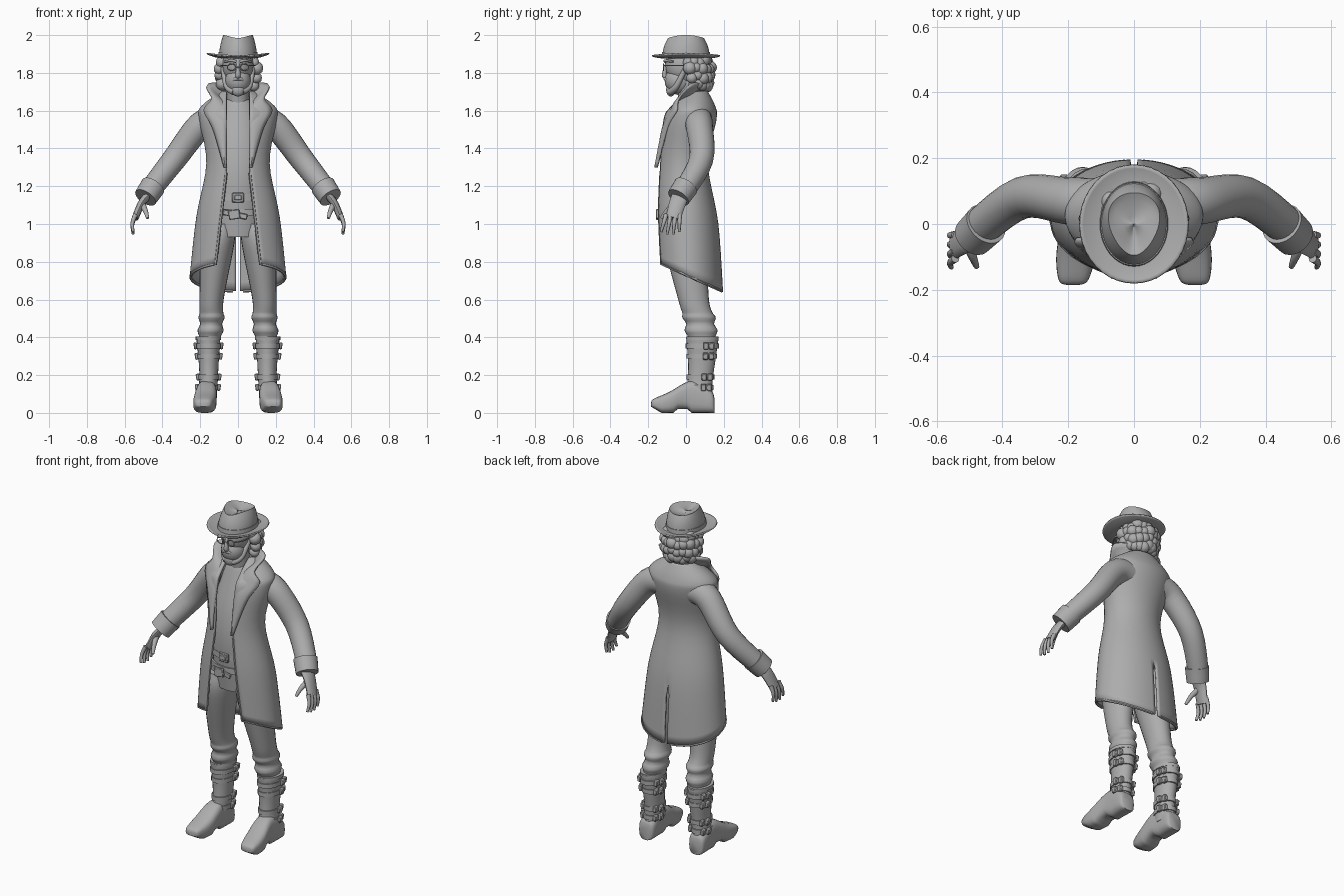
import bpy, bmesh, random
from math import sin, cos, pi, asin, radians
from mathutils import Vector, Matrix

random.seed(4)
if "Cube" in bpy.data.objects:
    bpy.data.objects.remove(bpy.data.objects["Cube"])

clay = bpy.data.materials.new("plain grey")
clay.use_nodes = True
shade = .42
clay.diffuse_color = (shade, shade, shade, 1)
clay.node_tree.nodes["Principled BSDF"].inputs["Base Color"].default_value = clay.diffuse_color


def finish(name, bm, mirror=False, thick=0, bevel=0, closed=True):
    """Turn a bmesh into a shaded object with its modifiers."""
    if closed:
        bmesh.ops.recalc_face_normals(bm, faces=bm.faces)
    mesh = bpy.data.meshes.new(name)
    bm.to_mesh(mesh)
    bm.free()
    mesh.materials.append(clay)
    ob = bpy.data.objects.new(name, mesh)
    bpy.context.collection.objects.link(ob)
    bpy.ops.object.select_all(action='DESELECT')
    ob.select_set(True)
    bpy.context.view_layer.objects.active = ob
    bpy.ops.object.shade_smooth_by_angle(angle=radians(50))
    if mirror:
        ob.modifiers.new("mirror", 'MIRROR')
    if thick:
        solid = ob.modifiers.new("thickness", 'SOLIDIFY')
        solid.thickness, solid.offset = thick, 0
    if bevel:
        ob.modifiers.new("bevel", 'BEVEL').width = bevel


def smooth(rows, steps=5):
    """Catmull-Rom refinement of rows of numbers."""
    out, last = [], len(rows) - 1
    for i in range(last):
        before, start, end, after = (rows[min(max(k, 0), last)] for k in range(i - 1, i + 3))
        for s in range(steps):
            t = s / steps
            out.append(tuple(q + t / 2 * (r - p + t * (2*p - 5*q + 4*r - w + t * (3*(q - r) + w - p)))
                             for p, q, r, w in zip(before, start, end, after)))
    return out + [tuple(rows[-1])]


def grid(name, rows, wrap=True, cap=True, **options):
    """Skin rows of points with quads."""
    bm = bmesh.new()
    verts = [[bm.verts.new(p) for p in row] for row in rows]
    count = len(verts[0])
    for low, high in zip(verts, verts[1:]):
        for j in range(count if wrap else count - 1):
            k = (j + 1) % count
            bm.faces.new((low[j], low[k], high[k], high[j]))
    if wrap and cap:
        bm.faces.new(verts[0])
        bm.faces.new(verts[-1])
    finish(name, bm, closed=wrap and cap, **options)


def ellipse(centre, a, b, sides, square=1):
    """Ring of points spanned by two half axes; a low square makes it boxy."""
    ring = []
    for k in range(sides):
        u, v = (abs(q)**square * (1 if q > 0 else -1) for q in (cos(2*pi*k/sides), sin(2*pi*k/sides)))
        ring.append(centre + a*u + b*v)
    return ring


def stack(name, rows, deep=1, steps=5, sides=24, **options):
    """Level ellipses given as x, y, z, half width; deep is depth over width."""
    grid(name, [ellipse(Vector((x, y, z)), Vector((w, 0, 0)), Vector((0, w*deep, 0)), sides)
                for x, y, z, w in smooth(rows, steps)], **options)


def limb(name, points, thick_end, thin_end, deep=1, steps=5, sides=12, **options):
    """Tapering tube along a smooth path."""
    path = [Vector(p) for p in smooth(points, steps)]
    last = len(path) - 1
    along = (path[-1] - path[0]).normalized()
    guide = Vector((0, 0, 1)) if abs(along.y) > .8 else Vector((0, 1, 0))
    rings = []
    for i, p in enumerate(path):
        t = (path[min(i + 1, last)] - path[max(i - 1, 0)]).normalized()
        b = (guide - t * t.dot(guide)).normalized()
        r = thick_end + (thin_end - thick_end) * i / last
        rings.append(ellipse(p, b.cross(t) * r, b * r * deep, sides))
    grid(name, rings, **options)


def blob(name, at, size):
    bm = bmesh.new()
    place = Matrix.Translation(at) @ Matrix.Diagonal((*size, 1))
    bmesh.ops.create_uvsphere(bm, u_segments=24, v_segments=16, radius=1, matrix=place)
    finish(name, bm)


def box(name, at, size, tilt=0, mirror=False):
    bm = bmesh.new()
    place = Matrix.Translation(at) @ Matrix.Rotation(tilt, 4, 'Y') @ Matrix.Diagonal((*size, 1))
    bmesh.ops.create_cube(bm, size=1, matrix=place)
    finish(name, bm, mirror=mirror, bevel=.004)


# Torso, neck and head
stack("shirt", [(0, 0, .93, .13), (0, -.02, 1.2, .14), (0, 0, 1.4, .14), (0, .03, 1.6, .1), (0, .02, 1.66, .06)], deep=.82)
limb("neck", [(0, .03, 1.6), (0, 0, 1.76)], .06, .055)
blob("skull", (0, 0, 1.84), (.083, .11, .11))
blob("jaw", (0, -.04, 1.76), (.068, .073, .075))
blob("chin_beard", (0, -.08, 1.71), (.035, .025, .035))
limb("nose", [(0, -.1, 1.85), (0, -.115, 1.79), (0, -.1, 1.78)], .01, .016)
limb("moustache", [(0, -.11, 1.77), (.02, -.105, 1.765), (.04, -.085, 1.745)], .01, .006, mirror=True)
limb("jaw_beard", [(.02, -.08, 1.7), (.06, -.05, 1.73), (.08, 0, 1.83)], .02, .012, mirror=True)
limb("brow", [(.01, -.11, 1.86), (.035, -.11, 1.865), (.07, -.07, 1.86)], .008, .006, mirror=True)

# Spectacles
turns = [k*pi/8 for k in range(17)]
limb("spectacle_rims", [(.034 + .023*cos(a), -.118, 1.83 + .018*sin(a)) for a in turns], .003, .003,
     steps=1, sides=6, mirror=True)
limb("spectacle_bridge", [(-.012, -.12, 1.83), (.012, -.12, 1.83)], .003, .003, sides=6)
limb("spectacle_arms", [(.055, -.115, 1.84), (.085, -.06, 1.84), (.09, .02, 1.84)], .003, .003, sides=6, mirror=True)

# Wavy hair: overlapping lumps around the sides and back
bm = bmesh.new()
for tier in range(4):
    height, start = 1.86 - tier*.04, tier*.1 - .1
    reach = .085 + .015*sin(tier*pi/3)
    for k in range(11):
        a = start + (pi - 2*start) * k / 10
        spot = Vector((reach*cos(a), .02 + 1.1*reach*sin(a), height + random.uniform(-.01, .01)))
        bmesh.ops.create_icosphere(bm, subdivisions=2, radius=random.uniform(.027, .038), matrix=Matrix.Translation(spot))
finish("hair", bm)

# Hat: crown narrowing to a pinched front, dented top, band and upturned brim
around = [2*pi*k/40 for k in range(40)]
base, rise = 1.885, .105


def crown_ring(width, height, pinch):
    return [(width*cos(a)*(1 + pinch*sin(a)), width*1.25*sin(a), base + height*(1 + .1*cos(a)**2 - .05*sin(a)**2))
            for a in around]


walls = [crown_ring(.1 - .024*t**2, rise*t, .25*t**2) for t in (k/8 for k in range(9))]
dent = [crown_ring(.076*s, rise*(.78 + .22*s**2), .35) for s in (.9, .75, .5, .25, .02)]
grid("hat_crown", walls + dent)
stack("hat_band", [(0, 0, base, .104), (0, 0, base + .025, .102)], deep=1.24, steps=1, sides=40)
brim = []
for t in (k/8 for k in range(9)):
    width = .085 + .08*t
    brim.append([(width*cos(a), (width + .015)*sin(a), base - .004 + .016*t**2 + .006*t*cos(2*a)) for a in around])
grid("hat_brim", brim, cap=False, thick=.008)

# Long coat, half of it: height, half width, front and back; open front, slanted hem, back vent
profile = [(1.7, .08, 0, .11), (1.62, .19, -.08, .15), (1.55, .2, -.12, .155), (1.32, .162, -.14, .11),
           (1, .215, -.155, .165), (.65, .25, -.15, .19)]
waist, columns = 1.3, 24
coat = []
for z, wide, front, back in smooth(profile):
    middle, deep = (front + back)/2, (back - front)/2
    first = asin((.06 + .09*max(0, waist - z)) / wide)
    row = []
    for k in range(columns + 1):
        a = first + (pi - first)*k/columns
        y = middle - deep*cos(a)
        hem = .73 - .45*y
        level = z if z > waist else waist - (waist - z)*(waist - hem)/(waist - .65)
        vent = .01 if z < .95 else 0
        row.append((max(wide*sin(a), vent) if k < columns else vent, y, level))
    coat.append(row)
grid("coat_body", coat, wrap=False, mirror=True, thick=.012)
edge = [row[0] for row in coat if row[0][2] < waist]
limb("coat_piping", edge + coat[-1][1:-1], .008, .008, steps=1, sides=6, mirror=True)

# Turned-up collar running into the lapel, skinned between two rails
inner = [(0, .1, 1.66), (.08, .03, 1.66), (.07, -.04, 1.64), (.06, -.09, 1.58), (.06, -.12, 1.5), (.065, -.15, 1.3)]
outer = [(0, .12, 1.74), (.16, .03, 1.74), (.14, -.04, 1.66), (.18, -.05, 1.6), (.13, -.1, 1.5), (.07, -.15, 1.3)]
collar = []
for p, q in zip(smooth(inner), smooth(outer)):
    collar.append([Vector(p).lerp(Vector(q), t/4) - Vector((0, .012*sin(pi*t/4), 0)) for t in range(5)])
grid("collar_and_lapel", collar, wrap=False, mirror=True, thick=.012)

# Sleeves, cuffs and hands
limb("sleeve", [(.1, .06, 1.55), (.2, .07, 1.52), (.34, .08, 1.34), (.48, -.02, 1.16)], .08, .056, sides=24, mirror=True)
limb("cuff", [(.45, 0, 1.2), (.49, -.04, 1.14)], .067, .062, sides=24, mirror=True)
limb("palm", [(.47, -.025, 1.16), (.51, -.045, 1.11), (.545, -.068, 1.03)], .022, .018, deep=2.2, mirror=True)
for k, finger in enumerate(("index", "middle", "ring", "little")):
    knuckle = Vector((.543, -.105 + .024*k, 1.05))
    tip = Vector((.555, -.132 + .032*k, .94 + .012*abs(k - 1.5)))
    bend = knuckle.lerp(tip, .5) + Vector((.01, 0, 0))
    limb(finger + "_finger", [knuckle, bend, tip], .013, .007, sides=8, mirror=True)
limb("thumb", [(.505, -.06, 1.1), (.49, -.1, 1.07), (.478, -.13, 1.03)], .018, .008, mirror=True)

# Belts
for belt, z in (("waist_belt", 1.125), ("hip_belt", 1.045)):
    stack(belt, [(0, -.013, z, .15), (0, -.013, z + .035, .15)], deep=.8, steps=1)
box("waist_buckle", (0, -.135, 1.14), (.062, .014, .052))
box("waist_buckle_plate", (0, -.14, 1.14), (.038, .012, .028))
box("hip_strap", (-.015, -.14, 1.05), (.13, .012, .03), radians(12))
box("hip_buckle", (-.02, -.15, 1.05), (.06, .018, .05), radians(-8))

# Trousers with bunched folds above the boots
leg = [(.09, 0, 1, .08), (.11, 0, .88, .088), (.14, .04, .6, .064), (.14, .07, .5, .064), (.15, .085, .39, .063)]
folds = [(x, y, z, w + (.006*sin(z*90) if z < .53 else 0)) for x, y, z, w in smooth(leg, 8)]
stack("trouser_leg", folds, deep=1.27, steps=1, mirror=True)

# Boots with straps and buckles
shaft = smooth([(.157, .087, .4, .064), (.155, .083, .27, .053), (.156, .075, .17, .049), (.165, .07, .07, .052)])
stack("boot_shaft", shaft, deep=1.35, steps=1, mirror=True)
stack("boot_top_rim", [(.157, .087, .385, .067), (.157, .087, .405, .067)], deep=1.27, steps=1, mirror=True)
foot = []
for y, top, wide in smooth([(.15, .08, .035), (.13, .12, .05), (.03, .17, .052), (-.09, .11, .06),
                            (-.17, .075, .045), (-.185, .055, .02)]):
    sole = .02 if -.05 < y < .02 else max(0, -.6*(y + .13))
    centre = Vector((.167 + .1*max(0, -y), y, (top + sole)/2))
    foot.append(ellipse(centre, Vector((wide, 0, 0)), Vector((0, 0, (top - sole)/2)), 24, square=.65))
grid("boot_foot", foot, mirror=True)
for z in (.355, .3, .19, .135):
    x, y, _, w = min(shaft, key=lambda row: abs(row[2] - z))
    stack("boot_strap", [(x, y, z - .013, w + .005), (x, y, z + .013, w + .005)], deep=1.35, steps=1, mirror=True)
    for side in (-1, 1):
        for back in (.02, .05):
            reach = w*(1 - (back/w/1.35)**2)**.5 + .009
            box("boot_buckle", (x + side*reach, y + back, z), (.022, .028, .036), side*.15, mirror=True)
